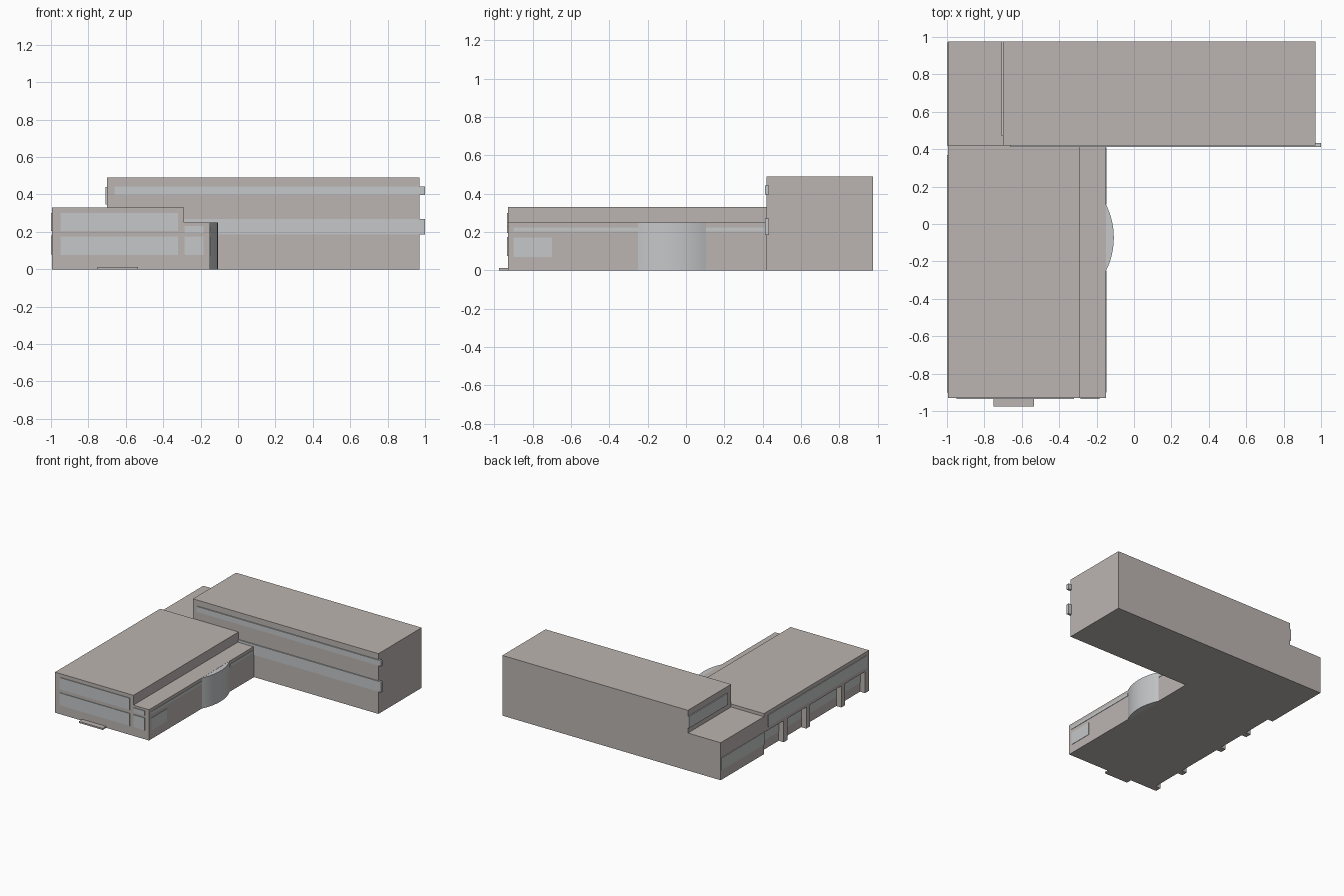
import bpy, bmesh, math

if "Cube" in bpy.data.objects:
    bpy.data.objects.remove(bpy.data.objects["Cube"])


def material(name, rgb):
    m = bpy.data.materials.new(name)
    m.diffuse_color = (*rgb, 1)
    m.use_nodes = True
    m.node_tree.nodes["Principled BSDF"].inputs["Base Color"].default_value = m.diffuse_color
    return m


WALL = material("warm_grey_wall", (0.50, 0.46, 0.44))
GLASS = material("pale_glass", (0.56, 0.57, 0.58))


def prism(name, pts, lo, hi, mat, axis="z"):
    """Extrude a closed profile: (x, y) along z, or (x, z) along y."""
    bm = bmesh.new()
    place = (lambda a, b, c: (a, b, c)) if axis == "z" else (lambda a, b, c: (a, c, b))
    low = [bm.verts.new(place(a, b, lo)) for a, b in pts]
    high = [bm.verts.new(place(a, b, hi)) for a, b in pts]
    bm.faces.new(low)
    bm.faces.new(high)
    n = len(pts)
    for i in range(n):
        j = (i + 1) % n
        bm.faces.new((low[i], low[j], high[j], high[i]))
    bmesh.ops.recalc_face_normals(bm, faces=bm.faces)
    mesh = bpy.data.meshes.new(name)
    bm.to_mesh(mesh)
    bm.free()
    mesh.materials.append(mat)
    ob = bpy.data.objects.new(name, mesh)
    bpy.context.collection.objects.link(ob)
    return ob


def box(name, x, y, z, mat):
    pts = [(x[0], y[0]), (x[1], y[0]), (x[1], y[1]), (x[0], y[1])]
    return prism(name, pts, z[0], z[1], mat)


LEFT, FRONT, MID, BACK = -0.995, -0.93, 0.42, 0.975

# rear block: tall hall with a lower end on the left
prism("rear_block", [(LEFT, 0), (0.97, 0), (0.97, 0.49), (-0.70, 0.49),
                     (-0.70, 0.305), (LEFT, 0.305)], MID, BACK, WALL, "y")

# front wing: stepped roof, upper floor overhanging a recessed ground floor
prism("front_wing", [(-0.95, 0), (-0.15, 0), (-0.15, 0.25), (-0.29, 0.25),
                     (-0.29, 0.33), (LEFT, 0.33), (LEFT, 0.175), (-0.95, 0.175)],
      FRONT, MID, WALL, "y")

# posts under the overhang
for i, y in enumerate((-0.905, -0.60, -0.15, 0.14)):
    box(f"post_{i + 1}", (LEFT, -0.95), (y - 0.025, y + 0.025), (0, 0.175), WALL)

# bowed glass bay on the right side
half, rise, cy = 0.178, 0.042, -0.073
r = (half ** 2 + rise ** 2) / (2 * rise)
a0 = math.asin(half / r)
arc = []
for i in range(17):
    a = -a0 + 2 * a0 * i / 16
    arc.append((-0.15 + rise - r + r * math.cos(a), cy + r * math.sin(a)))
arc = [(-0.17, cy - half)] + arc + [(-0.17, cy + half)]
bay = prism("bow_window", arc, 0, 0.249, GLASS)
bpy.context.view_layer.objects.active = bay
bay.select_set(True)
bpy.ops.object.shade_smooth_by_angle(angle=math.radians(20))

# entrance step
box("entrance_step", (-0.75, -0.535), (-0.975, FRONT), (0, 0.012), WALL)

# window plates on the front of the wing
for name, x, z in (("upper", (-0.95, -0.32), (0.205, 0.30)),
                   ("lower", (-0.95, -0.32), (0.075, 0.175)),
                   ("side_upper", (-0.285, -0.185), (0.195, 0.232)),
                   ("side_lower", (-0.285, -0.185), (0.075, 0.175))):
    box(f"front_window_{name}", x, (FRONT - 0.005, FRONT + 0.003), z, GLASS)

# window plates on the right of the wing
for name, y, z in (("strip_front", (-0.90, -0.25), (0.202, 0.225)),
                   ("strip_back", (0.105, 0.41), (0.202, 0.225)),
                   ("panel", (-0.90, -0.70), (0.07, 0.172))):
    box(f"right_window_{name}", (-0.153, -0.147), y, z, GLASS)

# window plates on the left side
box("left_window_upper", (-1.0, -0.992), (-0.90, 0.37), (0.205, 0.30), GLASS)
box("left_window_recessed", (-0.954, -0.947), (-0.88, MID), (0.075, 0.17), GLASS)
box("left_window_rear", (-1.0, -0.992), (MID, 0.97), (0.08, 0.18), GLASS)
box("hall_left_window", (-0.708, -0.698), (0.47, BACK), (0.345, 0.44), GLASS)

# long window bands across the front of the hall, running past its right end
for name, z in (("upper", (0.397, 0.442)), ("lower", (0.185, 0.27))):
    box(f"hall_band_{name}_face", (-0.66, 1.0), (0.412, MID), z, GLASS)
    box(f"hall_band_{name}_return", (0.97, 1.0), (MID, 0.432), z, GLASS)
